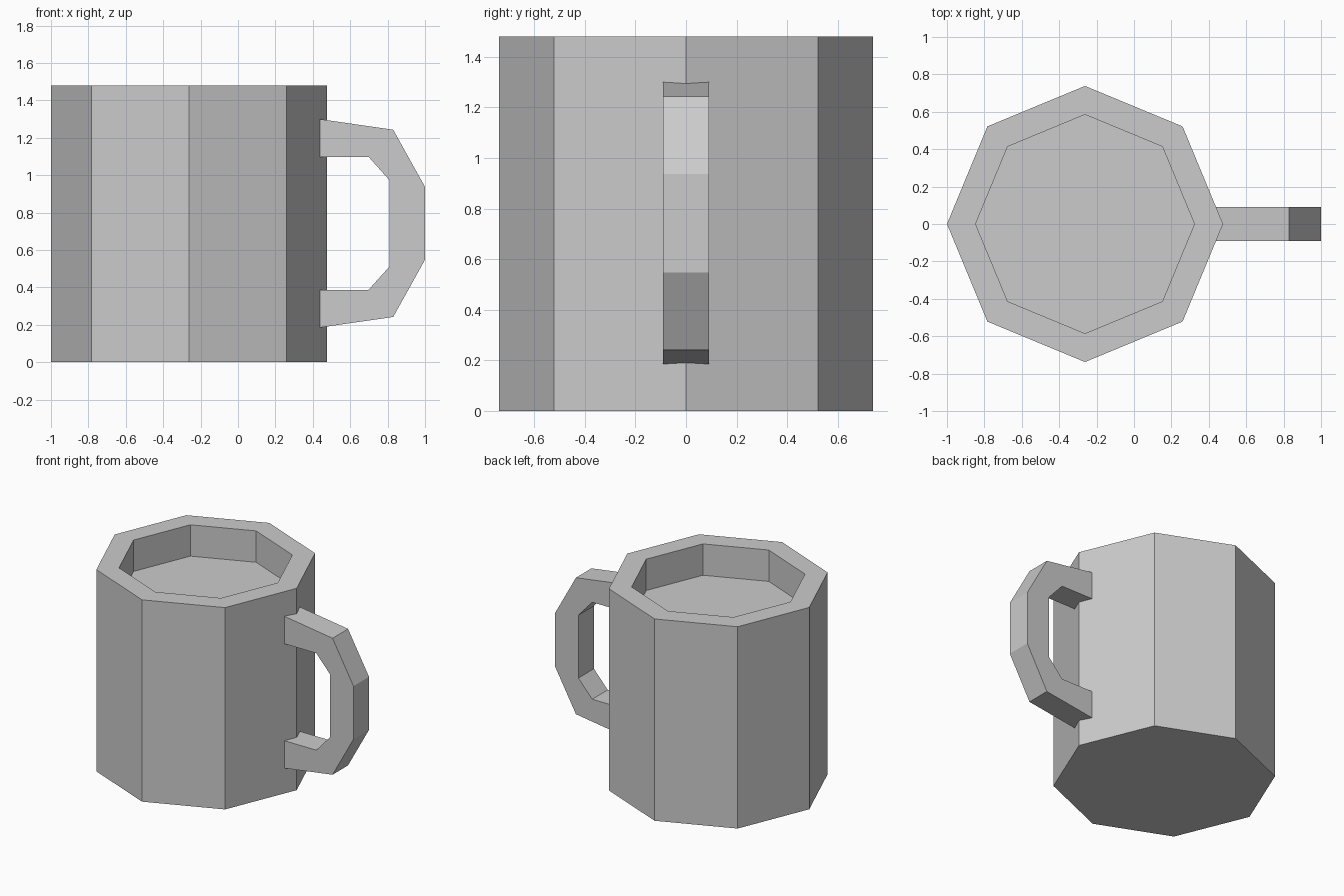
import bpy, bmesh
from math import cos, sin, pi

if "Cube" in bpy.data.objects:
    bpy.data.objects.remove(bpy.data.objects["Cube"])

CX, SIDES = -0.262, 8


def make_object(name, bm):
    bmesh.ops.recalc_face_normals(bm, faces=bm.faces)
    mesh = bpy.data.meshes.new(name)
    bm.to_mesh(mesh)
    bm.free()
    obj = bpy.data.objects.new(name, mesh)
    bpy.context.collection.objects.link(obj)
    return obj


def ring(bm, radius, z):
    return [bm.verts.new((CX + radius * cos(2 * pi * i / SIDES),
                          radius * sin(2 * pi * i / SIDES), z)) for i in range(SIDES)]


# Cup body: octagonal rings from the base, over the rim, down to the drink level
bm = bmesh.new()
rings = [ring(bm, r, z) for r, z in
         [(0.738, 0), (0.738, 1.48), (0.585, 1.48), (0.585, 1.25)]]
for a, b in zip(rings, rings[1:]):
    for i in range(SIDES):
        j = (i + 1) % SIDES
        bm.faces.new((a[i], a[j], b[j], b[i]))
bm.faces.new(rings[0])
bm.faces.new(rings[-1])
make_object("cup_body", bm)

# Handle: angular C profile, mirrored about its mid height
MID, HALF_WIDTH = 0.7425, 0.09
outer = [(0.435, 1.30), (0.83, 1.243), (1.0, 0.937)]
inner = [(0.435, 1.098), (0.698, 1.098), (0.81, 0.973)]


def flip(points):
    return [(x, 2 * MID - z) for x, z in reversed(points)]


outer += flip(outer)
inner += flip(inner)
bm = bmesh.new()
loops = [[bm.verts.new((x, y, z)) for x, z in pts]
         for pts, y in [(outer, -HALF_WIDTH), (inner, -HALF_WIDTH),
                        (inner, HALF_WIDTH), (outer, HALF_WIDTH)]]
for k in range(4):
    a, b = loops[k], loops[(k + 1) % 4]
    for i in range(len(outer) - 1):
        bm.faces.new((a[i], a[i + 1], b[i + 1], b[i]))
for end in (0, -1):
    bm.faces.new([loop[end] for loop in loops])
make_object("handle", bm)
